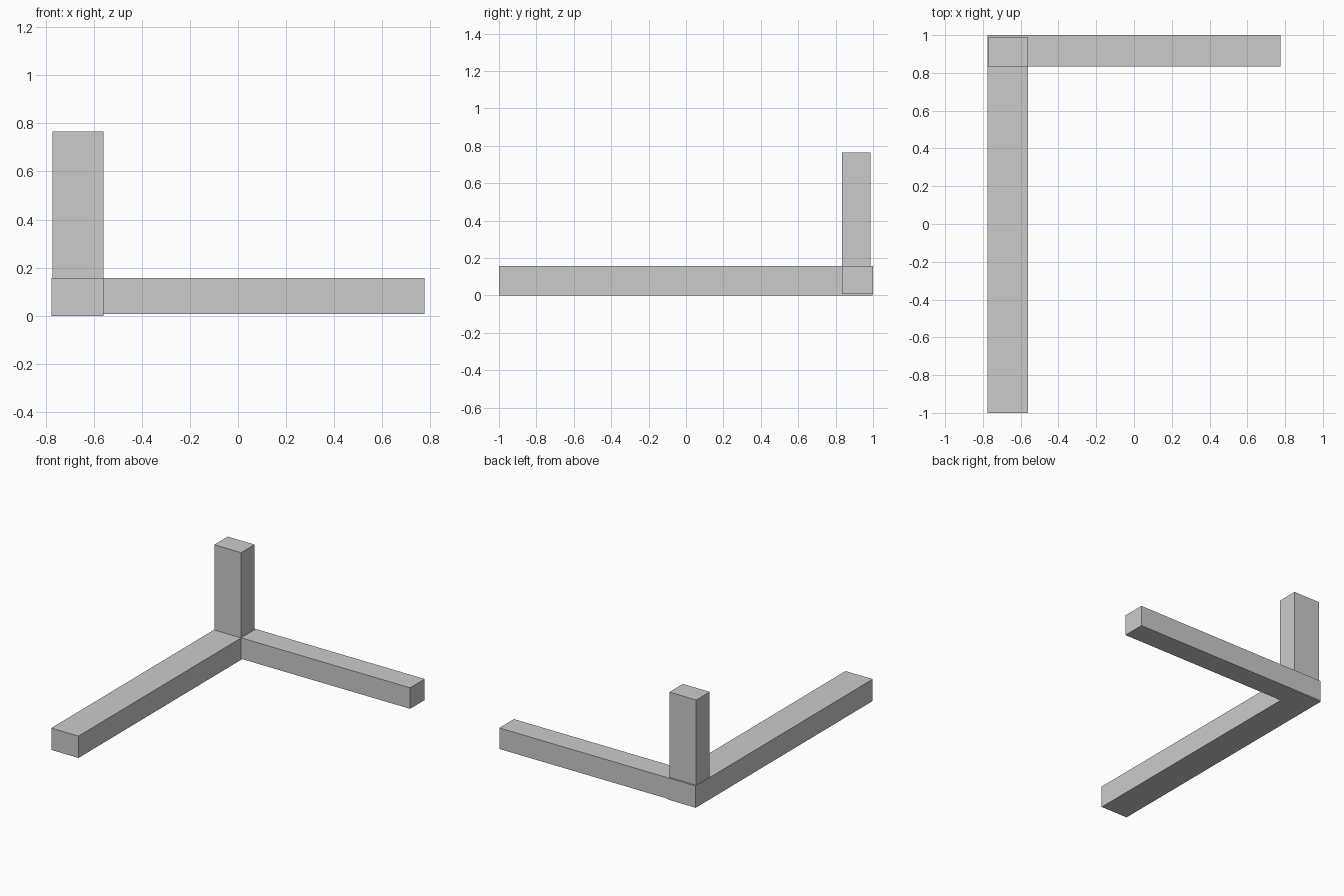
import bpy
from mathutils import Vector

if "Cube" in bpy.data.objects:
    bpy.data.objects.remove(bpy.data.objects["Cube"])


def box(name, low, high):
    """Axis-aligned box between two corners."""
    low, high = Vector(low), Vector(high)
    bpy.ops.mesh.primitive_cube_add(size=1)
    obj = bpy.context.object
    obj.name = obj.data.name = name
    size, centre = high - low, (low + high) / 2
    for v in obj.data.vertices:
        v.co = v.co * size + centre
    return obj


# Long beam running front to back, resting on the ground
box("long_beam", (-0.775, -1.0, 0.0), (-0.56, 0.997, 0.156))

# Cross beam along the back
box("cross_beam", (-0.775, 0.835, 0.007), (0.775, 1.0, 0.157))

# Upright post standing on the corner
box("corner_post", (-0.772, 0.835, 0.155), (-0.56, 0.987, 0.765))
